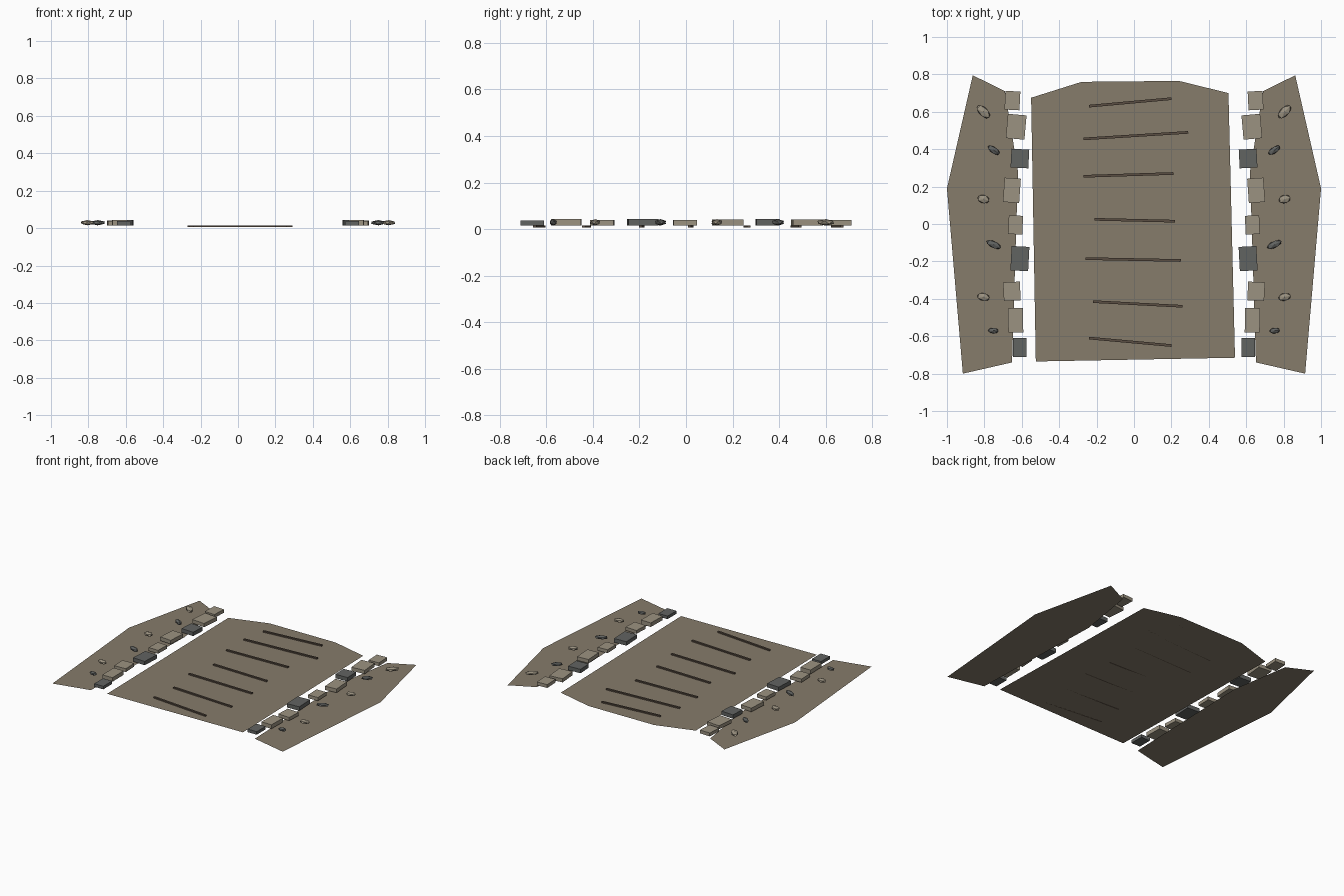
import bpy, bmesh
from math import radians, atan2, hypot
from mathutils import Matrix, Vector

if "Cube" in bpy.data.objects:
    bpy.data.objects.remove(bpy.data.objects["Cube"])


def material(name, rgb):
    m = bpy.data.materials.new(name)
    m.diffuse_color = (*rgb, 1)
    m.use_nodes = True
    m.node_tree.nodes["Principled BSDF"].inputs["Base Color"].default_value = m.diffuse_color
    return m


EARTH = material("earth", (0.24, 0.20, 0.145))
RUT = material("dark_earth", (0.10, 0.075, 0.055))
LIGHT = material("light_stone", (0.33, 0.29, 0.22))
DARK = material("dark_stone", (0.12, 0.125, 0.12))


def finish(name, bm, mat):
    bmesh.ops.recalc_face_normals(bm, faces=bm.faces)
    me = bpy.data.meshes.new(name)
    bm.to_mesh(me)
    bm.free()
    me.materials.append(mat)
    ob = bpy.data.objects.new(name, me)
    bpy.context.collection.objects.link(ob)
    return ob


def sheet(name, outline, z, mat):
    bm = bmesh.new()
    f = bm.faces.new([bm.verts.new((x, y, z)) for x, y in outline])
    f.normal_update()
    up = f.normal.z > 0
    if not up:
        f.normal_flip()
    me = bpy.data.meshes.new(name)
    bm.to_mesh(me)
    bm.free()
    me.materials.append(mat)
    bpy.context.collection.objects.link(bpy.data.objects.new(name, me))


def placed(loc, deg, size):
    return (Matrix.Translation(loc) @ Matrix.Rotation(radians(deg), 4, 'Z')
            @ Matrix.Diagonal((*size, 1)))


def block(name, loc, deg, size, mat):
    bm = bmesh.new()
    bmesh.ops.create_cube(bm, size=1, matrix=placed(loc, deg, size))
    finish(name, bm, mat)


def pebble(name, loc, deg, size, mat):
    bm = bmesh.new()
    bmesh.ops.create_icosphere(bm, subdivisions=1, radius=1,
                               matrix=placed(loc, deg, size))
    finish(name, bm, mat)


# Main path surface
sheet("path", [(-.55, .675), (-.28, .76), (.24, .765), (.505, .70),
               (.54, -.715), (-.525, -.735)], 0.006, EARTH)

# Grooves across the path: x0, y0, x1, y1
ruts = [(-.24, .63, .20, .67), (-.27, .455, .29, .49), (-.27, .255, .21, .27),
        (-.21, .025, .22, .015), (-.26, -.185, .25, -.195),
        (-.22, -.415, .26, -.44), (-.24, -.61, .20, -.65)]
for i, (x0, y0, x1, y1) in enumerate(ruts):
    block(f"rut_{i}", ((x0 + x1) / 2, (y0 + y1) / 2, 0.0105),
          atan2(y1 - y0, x1 - x0) * 57.2958,
          (hypot(x1 - x0, y1 - y0), 0.014, 0.009), RUT)

# Kerb stones for the right side: x, y, width, length, height, turn
kerbs = [(.65, .66, .08, .10, .024, 3), (.63, .52, .10, .13, .026, 5),
         (.61, .35, .095, .10, .028, 3), (.653, .18, .087, .13, .027, 4),
         (.633, -.005, .076, .10, .024, 2), (.61, -.185, .095, .13, .028, 3),
         (.653, -.36, .09, .10, .024, -3), (.633, -.515, .08, .13, .029, -1),
         (.61, -.66, .072, .10, .022, 0)]

# Loose pebbles for the right side: x, y, radius x, radius y, turn
pebbles = [(.805, .60, .05, .026, 45), (.75, .395, .042, .019, 35),
           (.805, .133, .036, .025, 15), (.75, -.11, .047, .02, 25),
           (.805, -.39, .038, .023, 12), (.752, -.57, .031, .017, 5)]

verge = [(.862, .795), (.69, .71), (.62, .28), (.652, -.74),
         (.915, -.80), (1, .19)]

for side, s in (("right", 1), ("left", -1)):
    sheet(f"verge_{side}", [(s * x, y) for x, y in verge], 0.002 * 0, EARTH)
    for i, (x, y, w, l, h, a) in enumerate(kerbs):
        block(f"kerb_{side}_{i}", (s * x, y, 0.015 + h / 2), s * a, (w, l, h),
              DARK if i % 3 == 2 else LIGHT)
    for i, (x, y, rx, ry, a) in enumerate(pebbles):
        pebble(f"pebble_{side}_{i}", (s * x, y, 0.029), s * a, (rx, ry, 0.014),
               DARK if i % 2 else LIGHT)
